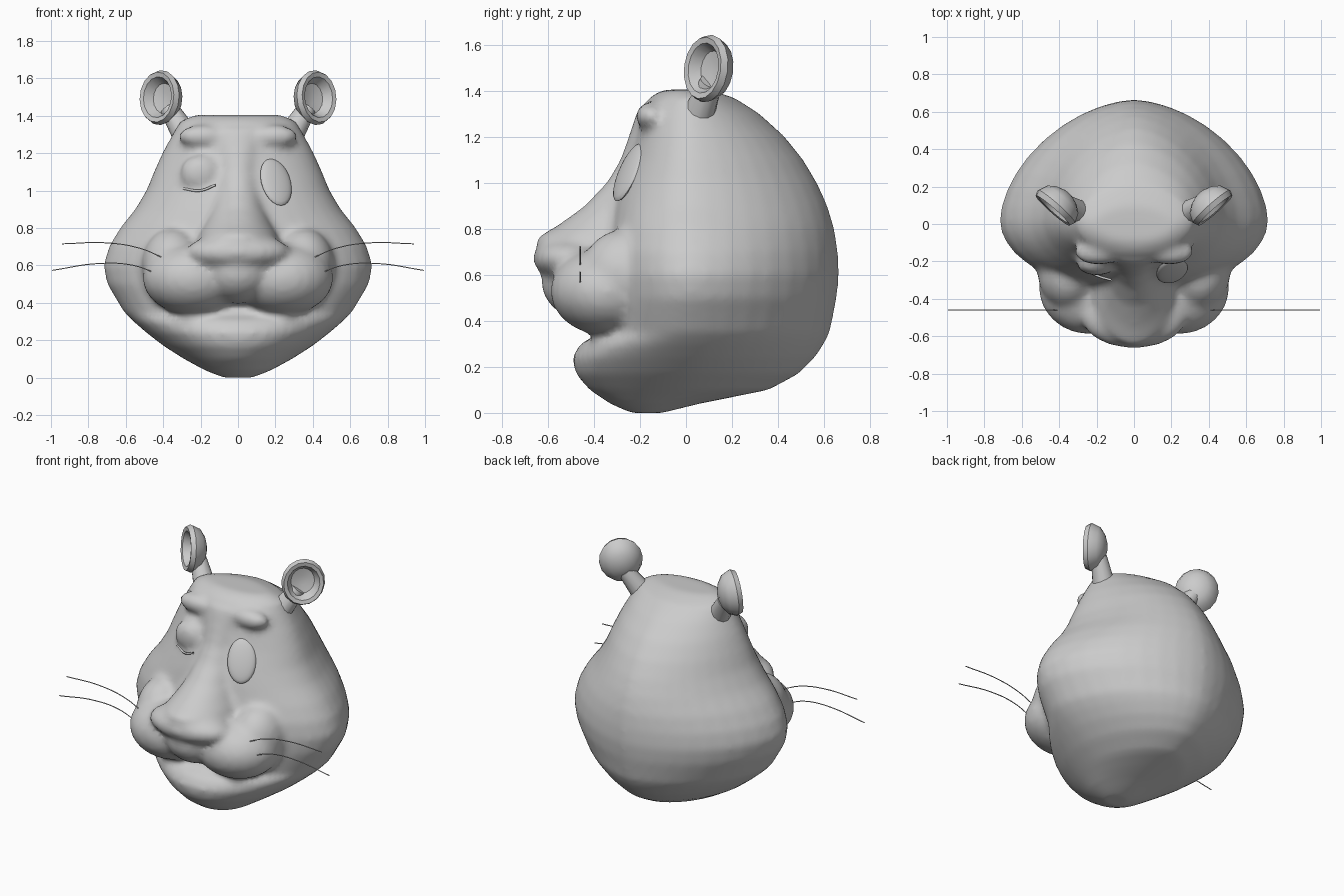
import bpy, bmesh, math
from mathutils import Matrix, Vector

old = bpy.data.objects.get("Cube")
if old:
    bpy.data.objects.remove(old)

grey = bpy.data.materials.new("plain grey")
grey.use_nodes = True
grey.diffuse_color = (0.6, 0.6, 0.6, 1)
grey.node_tree.nodes["Principled BSDF"].inputs["Base Color"].default_value = (0.6, 0.6, 0.6, 1)


def finish(name, bm, angle=40):
    bmesh.ops.recalc_face_normals(bm, faces=bm.faces)
    me = bpy.data.meshes.new(name)
    bm.to_mesh(me)
    bm.free()
    me.materials.append(grey)
    ob = bpy.data.objects.new(name, me)
    bpy.context.collection.objects.link(ob)
    bpy.ops.object.select_all(action='DESELECT')
    ob.select_set(True)
    bpy.context.view_layer.objects.active = ob
    bpy.ops.object.shade_smooth_by_angle(angle=math.radians(angle))
    return ob


def ellipsoid(bm, loc, radii, mirror=False):
    for s in ((1, -1) if mirror else (1,)):
        m = Matrix.Translation((loc[0] * s, loc[1], loc[2])) @ Matrix.Diagonal((*radii, 1))
        bmesh.ops.create_uvsphere(bm, u_segments=24, v_segments=16, radius=1, matrix=m)


def skin(bm, rings):
    # bridge equal rings and cap both ends
    loops = [[bm.verts.new(p) for p in r] for r in rings]
    n = len(loops[0])
    for a, b in zip(loops, loops[1:]):
        for i in range(n):
            j = (i + 1) % n
            bm.faces.new((a[i], a[j], b[j], b[i]))
    bm.faces.new(loops[0][::-1])
    bm.faces.new(loops[-1])


def section(z, w, front, back, n=40):
    # rounded front half, slightly narrowing back half
    mid = min(0.02, (front + back) / 2)
    pts = []
    for i in range(n):
        t = 2 * math.pi * i / n
        c, s = math.cos(t), math.sin(t)
        e = 2 / (1.72 if s > 0 else 2)
        x = w * math.copysign(abs(c) ** e, c)
        d = back - mid if s > 0 else front - mid
        pts.append((x, mid + d * abs(s) ** e, z))
    return pts


def frame(loc, normal, up):
    z = Vector(normal).normalized()
    y = Vector(up)
    y = (y - z * y.dot(z)).normalized()
    m = Matrix((y.cross(z), y, z)).transposed().to_4x4()
    return Matrix.Translation(loc) @ m


# head: skull and jaw, with muzzle, nose and brows blended in
bm = bmesh.new()
skull = [
    (0.0, 0.08, -0.24, -0.1), (0.04, 0.18, -0.33, 0.06), (0.1, 0.29, -0.42, 0.36),
    (0.17, 0.40, -0.48, 0.49), (0.24, 0.49, -0.495, 0.56), (0.3, 0.56, -0.46, 0.6),
    (0.35, 0.61, -0.37, 0.625), (0.5, 0.70, -0.36, 0.655), (0.6, 0.72, -0.36, 0.665),
    (0.7, 0.69, -0.36, 0.66), (0.8, 0.63, -0.34, 0.645), (0.9, 0.55, -0.32, 0.615),
    (1.0, 0.49, -0.29, 0.57), (1.1, 0.45, -0.25, 0.51), (1.2, 0.405, -0.22, 0.43),
    (1.3, 0.35, -0.2, 0.32), (1.37, 0.31, -0.16, 0.21), (1.405, 0.23, -0.1, 0.1)]
skin(bm, [section(*r) for r in skull])
bridge = [
    (0.55, 0.2, -0.6, 0), (0.7, 0.23, -0.65, 0), (0.76, 0.21, -0.65, 0),
    (0.82, 0.18, -0.55, 0), (0.9, 0.15, -0.44, 0), (1.0, 0.13, -0.345, 0),
    (1.1, 0.12, -0.285, 0), (1.2, 0.13, -0.25, 0), (1.33, 0.18, -0.205, 0)]
skin(bm, [section(*r) for r in bridge])
ellipsoid(bm, (0, -0.41, 0.57), (0.2, 0.22, 0.175))
ellipsoid(bm, (0, -0.5, 0.67), (0.28, 0.165, 0.1))
ellipsoid(bm, (0.24, -0.34, 0.53), (0.27, 0.25, 0.195), True)
ellipsoid(bm, (0.35, -0.26, 0.6), (0.165, 0.2, 0.2), True)
ellipsoid(bm, (0.19, -0.15, 1.29), (0.13, 0.07, 0.06), True)
# closed lid of the winking eye
ellipsoid(bm, (-0.2, -0.21, 1.09), (0.11, 0.065, 0.1))
head = finish("head", bm)
rm = head.modifiers.new("blend", 'REMESH')
rm.mode = 'VOXEL'
rm.voxel_size = 0.022
rm.use_smooth_shade = True
sm = head.modifiers.new("soften", 'SMOOTH')
sm.factor = 0.5
sm.iterations = 5

# open eye on the left
bm = bmesh.new()
m = frame((0.203, -0.25, 1.045), (0.4, -0.82, 0.42), (-0.25, 0.45, 0.9))
bmesh.ops.create_uvsphere(bm, u_segments=24, v_segments=12, radius=1,
                          matrix=m @ Matrix.Diagonal((0.088, 0.138, 0.025, 1)))
finish("left_eye", bm)

# ears: a dished cup on a short stalk
cup = [(0.03, -0.02), (0.08, -0.01), (0.11, 0.04), (0.135, 0.045),
       (0.148, 0.015), (0.125, -0.035), (0.08, -0.065), (0.03, -0.08)]
for side, name in ((1, "left_ear"), (-1, "right_ear")):
    bm = bmesh.new()
    m = frame((0.405, 0.105, 1.495), (0.65, -0.74, 0.1), (0.1, 0.05, 1))
    rings = []
    for r, h in cup:
        ts = [2 * math.pi * i / 16 for i in range(16)]
        rings.append([m @ Vector((r * 0.9 * math.cos(t), r * math.sin(t), h)) for t in ts])
    skin(bm, rings)
    base, tip = Vector((0.26, 0.04, 1.26)), Vector((0.37, 0.11, 1.44))
    axis = tip - base
    bmesh.ops.create_cone(bm, cap_ends=True, segments=12, radius1=0.075, radius2=0.05,
                          depth=axis.length,
                          matrix=frame((base + tip) / 2, axis, (0, 1, 0)))
    bmesh.ops.scale(bm, vec=(side, 1, 1), verts=bm.verts)
    finish(name, bm)


def strand(name, pts, radius):
    cu = bpy.data.curves.new(name, 'CURVE')
    cu.dimensions = '3D'
    cu.bevel_depth = radius
    cu.bevel_resolution = 1
    cu.resolution_u = 8
    cu.materials.append(grey)
    sp = cu.splines.new('BEZIER')
    sp.bezier_points.add(len(pts) - 1)
    for b, p in zip(sp.bezier_points, pts):
        b.co = p
        b.handle_left_type = b.handle_right_type = 'AUTO'
    bpy.context.collection.objects.link(bpy.data.objects.new(name, cu))


# whiskers
hairs = {"upper": [(0.39, 0.635), (0.52, 0.69), (0.7, 0.72), (0.94, 0.715)],
         "lower": [(0.42, 0.55), (0.56, 0.6), (0.74, 0.61), (0.995, 0.573)]}
for s, side in ((1, "left"), (-1, "right")):
    for label, pts in hairs.items():
        strand(f"{side}_{label}_whisker", [(x * s, -0.46, z) for x, z in pts], 0.003)

# crease under the closed lid
strand("right_eye_crease", [(-0.29, -0.225, 1.01), (-0.2, -0.275, 1.0), (-0.12, -0.3, 1.03)], 0.007)
